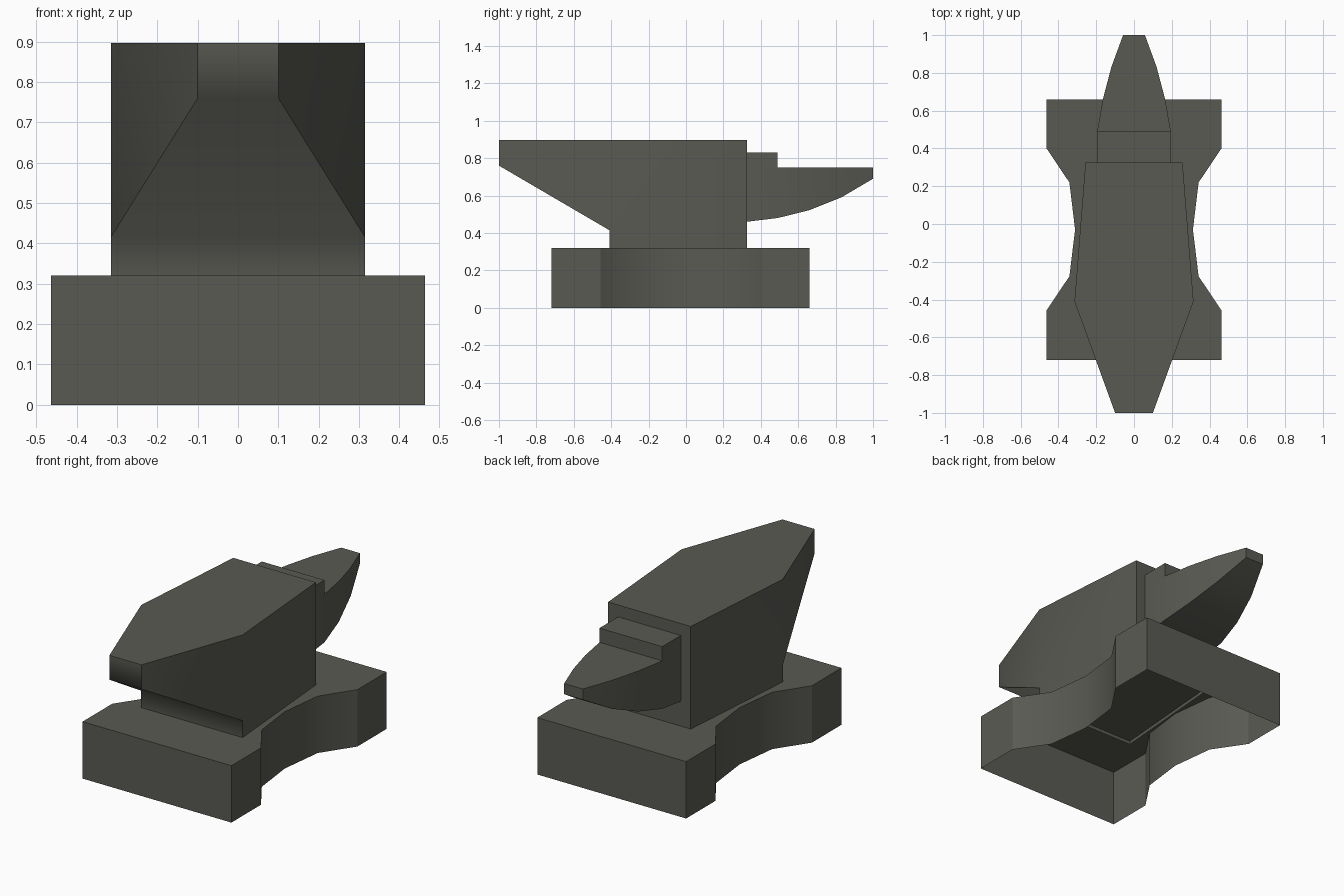
import bpy, bmesh, math

if "Cube" in bpy.data.objects:
    bpy.data.objects.remove(bpy.data.objects["Cube"])

iron = bpy.data.materials.new("dark iron")
iron.diffuse_color = (0.102, 0.102, 0.088, 1)
iron.use_nodes = True
iron.node_tree.nodes["Principled BSDF"].inputs["Base Color"].default_value = iron.diffuse_color


def make(name, verts, faces, angle):
    me = bpy.data.meshes.new(name)
    bm = bmesh.new()
    vs = [bm.verts.new(v) for v in verts]
    for f in faces:
        bm.faces.new([vs[i] for i in f])
    bmesh.ops.recalc_face_normals(bm, faces=bm.faces[:])
    bm.to_mesh(me)
    bm.free()
    me.materials.append(iron)
    ob = bpy.data.objects.new(name, me)
    bpy.context.collection.objects.link(ob)
    bpy.ops.object.select_all(action='DESELECT')
    ob.select_set(True)
    bpy.context.view_layer.objects.active = ob
    bpy.ops.object.shade_smooth_by_angle(angle=math.radians(angle))
    return ob


def mirrored(half):
    """Close a right-hand outline with its mirror image."""
    return half + [(-x, y) for x, y in reversed(half)]


# Base: waisted block, open underneath
outline = mirrored([(0.463, -0.72), (0.463, -0.457), (0.342, -0.277), (0.312, -0.03),
                    (0.342, 0.22), (0.463, 0.40), (0.463, 0.66)])
n = len(outline)
verts = [(x, y, z) for z in (0, 0.32) for x, y in outline]
faces = [(i, (i + 1) % n, n + (i + 1) % n, n + i) for i in range(n)]
# top is split across the width so every face is convex
faces += [(n + i, n + i + 1, n + n - 2 - i, n + n - 1 - i) for i in range(n // 2 - 1)]
make("base", verts, faces, 30)

# Body: tapered block with sloping underside at the front, open at the bottom
verts = []
for s in (1, -1):
    verts += [(s * 0.10, -1, 0.897), (s * 0.315, -0.41, 0.897), (s * 0.257, 0.325, 0.897),
              (s * 0.10, -1, 0.76), (s * 0.315, -0.41, 0.415),
              (s * 0.315, -0.41, 0.30), (s * 0.257, 0.325, 0.30)]
faces = [(0, 1, 8, 7), (1, 2, 9, 8), (0, 3, 10, 7), (3, 4, 11, 10), (4, 5, 12, 11), (2, 6, 13, 9)]
for k in (0, 7):
    faces += [(k, k + 1, k + 4, k + 3), (k + 1, k + 2, k + 6, k + 5, k + 4)]
body = make("body", verts, faces, 62)
sharp = body.data.attributes.get("sharp_edge")
for e in body.data.edges:      # keep the tip crisp
    if set(e.vertices) == {3, 10} and sharp:
        sharp.data[e.index].value = True

# Horn: rectangular sections (y, half width, underside height)
sections = [(0.325, 0.195, 0.46), (0.49, 0.195, 0.48), (0.66, 0.165, 0.522),
            (0.83, 0.12, 0.59), (1.0, 0.058, 0.69)]
verts, faces = [], []
for y, w, z in sections:
    verts += [(w, y, 0.75), (-w, y, 0.75), (-w, y, z), (w, y, z)]
for i in range(0, 4 * (len(sections) - 1), 4):
    faces += [(i + j, i + (j + 1) % 4, i + 4 + (j + 1) % 4, i + 4 + j) for j in range(4)]
m = len(verts)
faces += [(m - 4, m - 3, m - 2, m - 1), (0, 1, 2, 3)]
make("horn", verts, faces, 30)

# Step: raised block between the horn and the face
verts = [(x, y, z) for z in (0.75, 0.83)
         for x, y in mirrored([(0.195, 0.325), (0.195, 0.49)])]
make("step", verts, [(4, 5, 6, 7)] + [(i, (i + 1) % 4, 4 + (i + 1) % 4, 4 + i) for i in range(4)], 30)
